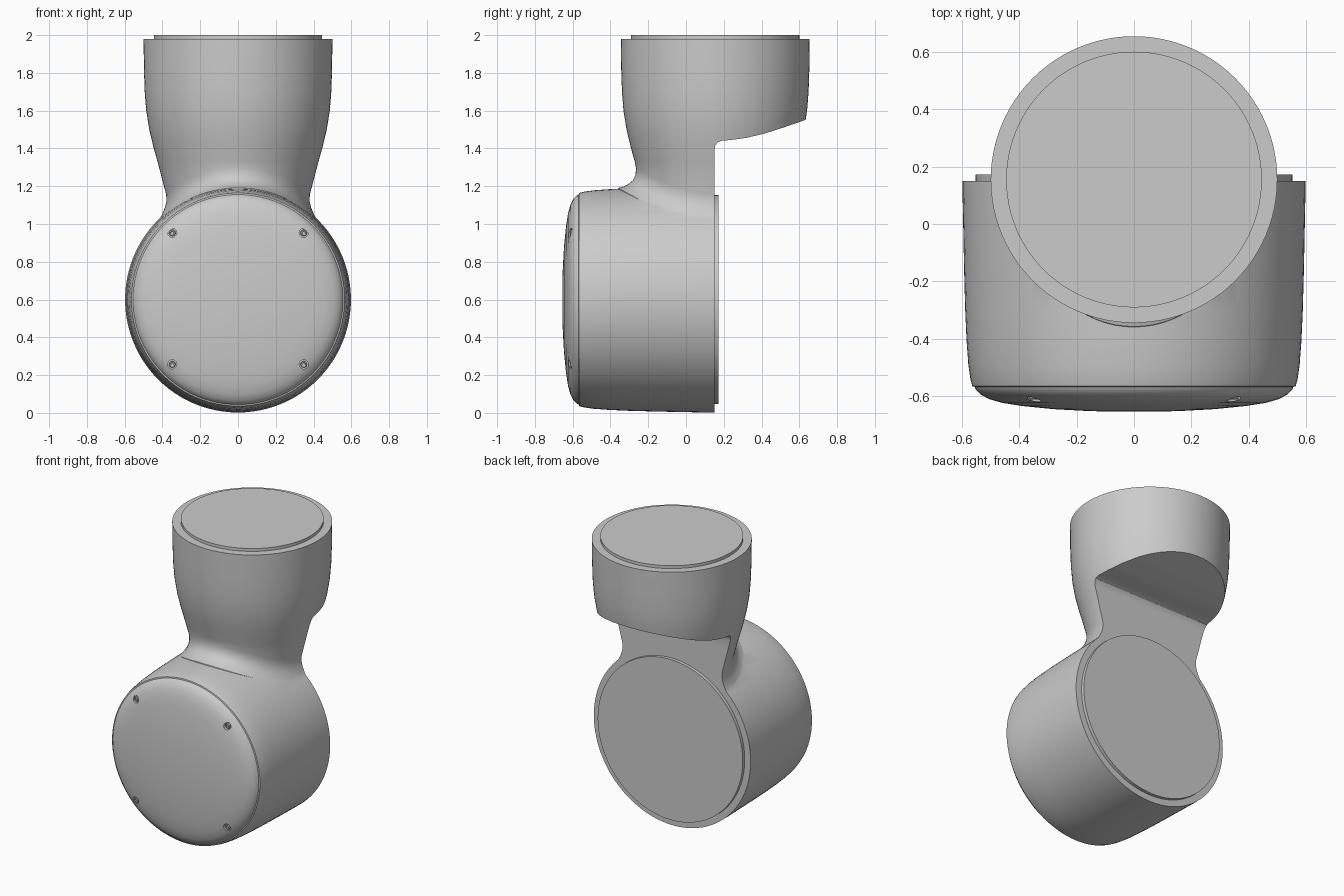
import bpy, bmesh, math
from mathutils import Vector

if "Cube" in bpy.data.objects:
    bpy.data.objects.remove(bpy.data.objects["Cube"])

N = 96
CZ = 0.6        # drum axis height
CY = 0.155      # upper housing axis position


def finish(name, bm):
    bmesh.ops.recalc_face_normals(bm, faces=bm.faces)
    me = bpy.data.meshes.new(name)
    bm.to_mesh(me)
    bm.free()
    ob = bpy.data.objects.new(name, me)
    bpy.context.collection.objects.link(ob)
    return ob


def loft(name, rings):
    """Skin closed rings of points and cap both ends."""
    bm = bmesh.new()
    vs = [[bm.verts.new(p) for p in r] for r in rings]
    for a, b in zip(vs, vs[1:]):
        n = len(a)
        for i in range(n):
            j = (i + 1) % n
            bm.faces.new((a[i], a[j], b[j], b[i]))
    bm.faces.new(vs[0])
    bm.faces.new(vs[-1])
    return finish(name, bm)


def turned_y(name, profile, x=0, z=CZ, n=N):
    """Turned part about an axis along y; profile is (radius, y)."""
    return loft(name, [[(x + r * math.cos(2 * math.pi * i / n), y,
                         z + r * math.sin(2 * math.pi * i / n))
                        for i in range(n)] for r, y in profile])


def boolean(target, tool, op):
    m = target.modifiers.new("bool", 'BOOLEAN')
    m.operation, m.object, m.solver = op, tool, 'EXACT'
    activate(target)
    bpy.ops.object.modifier_apply(modifier=m.name)
    bpy.data.objects.remove(tool)


def activate(ob):
    bpy.ops.object.select_all(action='DESELECT')
    ob.select_set(True)
    bpy.context.view_layer.objects.active = ob


def smooth(ob, angle=30):
    activate(ob)
    bpy.ops.object.shade_smooth_by_angle(angle=math.radians(angle))


# Lower drum with a slightly domed, rounded front
body = turned_y("joint_housing", [
    (0.02, -0.655), (0.15, -0.653), (0.28, -0.646), (0.39, -0.635),
    (0.46, -0.624), (0.505, -0.611), (0.535, -0.595), (0.553, -0.576),
    (0.556, -0.568), (0.564, -0.566), (0.571, -0.54), (0.578, -0.49),
    (0.584, -0.41), (0.589, -0.30), (0.593, -0.15), (0.596, 0.0),
    (0.598, 0.10), (0.598, 0.25)])

# Upper housing radius against height
TAPER = [(0.9, 0.362), (1.0, 0.364), (1.12, 0.37), (1.2, 0.39), (1.3, 0.418),
         (1.4, 0.446), (1.5, 0.470), (1.6, 0.486), (1.7, 0.494),
         (1.82, 0.498), (1.98, 0.5)]


def taper(z):
    for (z0, r0), (z1, r1) in zip(TAPER, TAPER[1:]):
        if z <= z1:
            return r0 + (r1 - r0) * (max(z, z0) - z0) / (z1 - z0)
    return TAPER[-1][1]


def saddle_ring(offset, flare):
    """Ring that follows the drum surface, used for the neck fillet."""
    pts = []
    for i in range(N):
        a = 2 * math.pi * i / N
        c, s = math.cos(a), math.sin(a)
        r = 0.4
        for _ in range(12):
            z = CZ + math.sqrt(max(0.0, 0.591 ** 2 - (r * c) ** 2)) + offset
            r = taper(z) + flare * (0.5 + 0.5 * s * s)
        pts.append((r * c, CY + r * s, z))
    return pts


def round_ring(r, z):
    return [(r * math.cos(2 * math.pi * i / N),
             CY + r * math.sin(2 * math.pi * i / N), z) for i in range(N)]


# Neck and upper housing, flared onto the drum
rings = [round_ring(0.3, 0.75)]
rings += [saddle_ring(o, f) for o, f in [
    (-0.04, 0.15), (0.0, 0.125), (0.008, 0.095), (0.02, 0.068),
    (0.04, 0.038), (0.07, 0.015), (0.105, 0.003)]]
rings += [round_ring(taper(z), z) for z in
          (1.33, 1.4, 1.45, 1.5, 1.55, 1.6, 1.7, 1.82, 1.98)]
neck = loft("upper_housing", rings)
boolean(body, neck, 'UNION')

# Flat back and sloped underside of the overhang
side = [(0.15, -0.5), (0.15, 1.39), (0.155, 1.415), (0.168, 1.433),
        (0.19, 1.441), (0.24, 1.445), (0.32, 1.456), (0.42, 1.48),
        (0.52, 1.512), (0.63, 1.55), (0.8, 1.61), (0.8, -0.5)]
cutter = loft("back_cutter", [[(x, y, z) for y, z in side] for x in (-1, 1)])
boolean(body, cutter, 'DIFFERENCE')

# Screw recesses and heads on the front cover
spots = [(sx * 0.348, 0.605 + sz * 0.348) for sx in (-1, 1) for sz in (-1, 1)]
for x, z in spots:
    hole = turned_y("hole", [(0.024, -0.7), (0.024, -0.598)], x, z, 20)
    boolean(body, hole, 'DIFFERENCE')
    head = turned_y("screw", [(0.008, -0.606), (0.009, -0.613), (0.014, -0.613),
                              (0.017, -0.609), (0.017, -0.59)], x, z, 20)
    smooth(head)
smooth(body)

# Mounting discs on the back of the drum and on top
back_disc = turned_y("back_flange", [(0.553, 0.10), (0.553, 0.172)])
smooth(back_disc)
top_disc = loft("top_flange", [round_ring(0.446, 1.93), round_ring(0.446, 2.0)])
smooth(top_disc)
